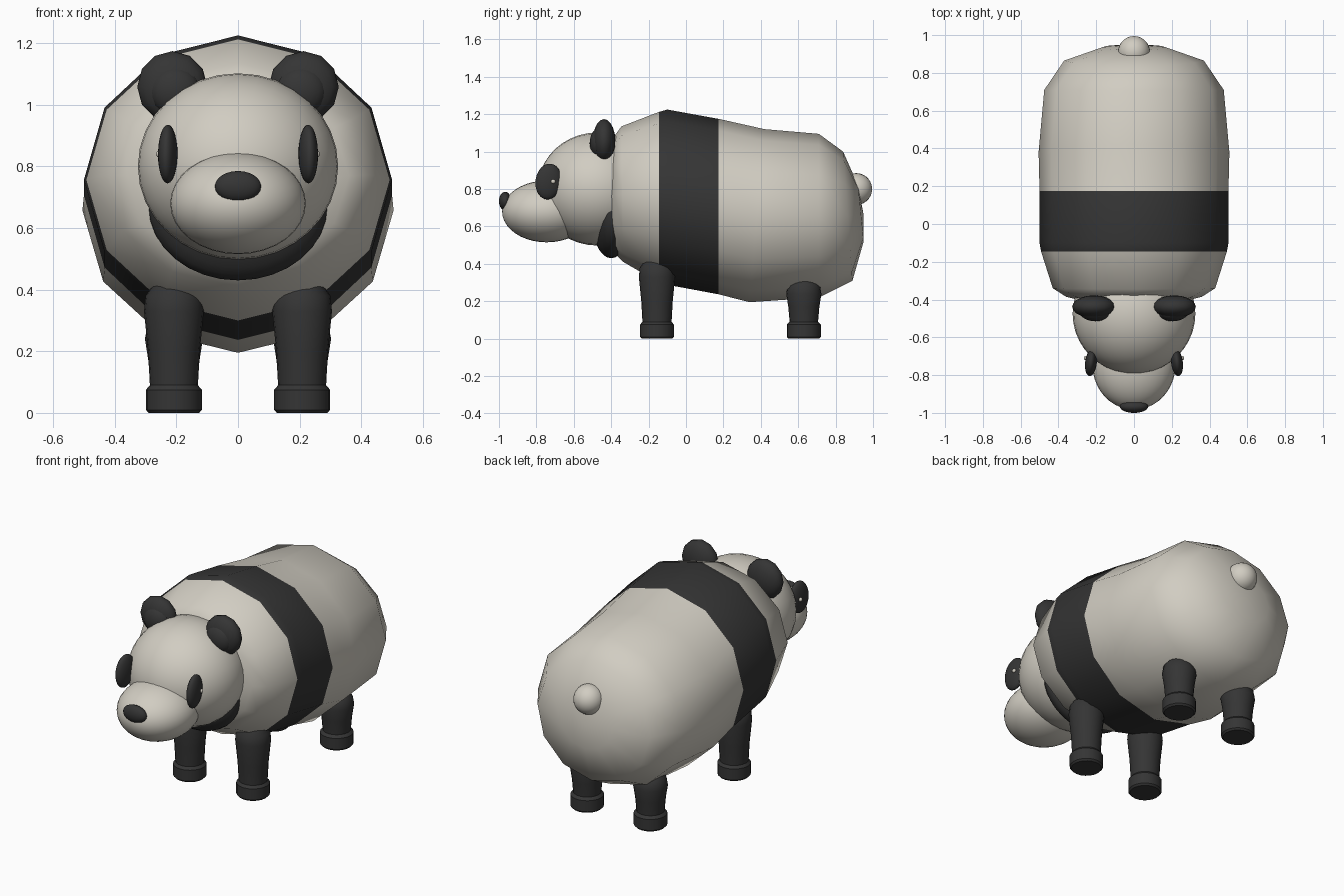
import bpy, bmesh, math
from mathutils import Matrix, Vector

if "Cube" in bpy.data.objects:
    bpy.data.objects.remove(bpy.data.objects["Cube"])


def colour(name, rgb):
    m = bpy.data.materials.new(name)
    m.diffuse_color = (*rgb, 1)
    m.use_nodes = True
    m.node_tree.nodes["Principled BSDF"].inputs["Base Color"].default_value = m.diffuse_color
    return m


CREAM = colour("cream_fur", (0.64, 0.61, 0.54))
BLACK = colour("black_fur", (0.035, 0.035, 0.035))


def finish(name, bm, mats, angle=50):
    bmesh.ops.recalc_face_normals(bm, faces=bm.faces)
    me = bpy.data.meshes.new(name)
    bm.to_mesh(me)
    bm.free()
    for m in mats:
        me.materials.append(m)
    ob = bpy.data.objects.new(name, me)
    bpy.context.collection.objects.link(ob)
    bpy.ops.object.select_all(action='DESELECT')
    ob.select_set(True)
    bpy.context.view_layer.objects.active = ob
    bpy.ops.object.shade_smooth_by_angle(angle=math.radians(angle))
    return ob


def ball(name, centre, radii, mat, segs=24, rings=14, rot=(0, 0, 0)):
    bm = bmesh.new()
    bmesh.ops.create_uvsphere(bm, u_segments=segs, v_segments=rings, radius=1)
    # pole faces forward
    turn = Matrix.Rotation(math.pi / 2, 4, 'X')
    tilt = Matrix.Identity(4)
    for a, ax in zip(rot, 'XYZ'):
        tilt = Matrix.Rotation(math.radians(a), 4, ax) @ tilt
    scale = Matrix.Diagonal((*radii, 1))
    bm.transform(Matrix.Translation(centre) @ tilt @ scale @ turn)
    return finish(name, bm, [mat])


def loft(name, rings, mats, start=None, end=None, rule=None, angle=50):
    """Skin closed rings of points, capped by a pole point at each end."""
    bm = bmesh.new()
    loops = [[bm.verts.new(p) for p in r] for r in rings]
    n = len(loops[0])
    for a, b in zip(loops, loops[1:]):
        for i in range(n):
            j = (i + 1) % n
            bm.faces.new((a[i], a[j], b[j], b[i]))
    for pole, ring in ((start, loops[0]), (end, loops[-1])):
        if pole is None:
            bm.faces.new(ring)
        else:
            p = bm.verts.new(pole)
            for i in range(n):
                bm.faces.new((ring[i], ring[(i + 1) % n], p))
    if rule:
        for f in bm.faces:
            f.material_index = rule(f.calc_center_median())
    return finish(name, bm, mats, angle)


# Body: twelve-sided barrel; (y top, z top, y bottom, z bottom, half width)
sections = [
    (-0.42, 0.95, -0.42, 0.54, 0.22),
    (-0.385, 1.08, -0.385, 0.46, 0.36),
    (-0.345, 1.135, -0.335, 0.41, 0.43),
    (-0.145, 1.212, -0.145, 0.30, 0.492),
    (-0.10, 1.225, -0.10, 0.288, 0.50),
    (0.175, 1.175, 0.175, 0.237, 0.50),
    (0.42, 1.12, 0.34, 0.195, 0.505),
    (0.71, 1.095, 0.71, 0.22, 0.475),
    (0.84, 1.00, 0.89, 0.31, 0.37),
    (0.92, 0.82, 0.95, 0.52, 0.17),
]
body_rings = []
for yt, zt, yb, zb, w in sections:
    ring = []
    for k in range(12):
        a = math.tau * k / 12
        t = (1 + math.cos(a)) / 2
        ring.append((w * math.sin(a), yb + (yt - yb) * t, zb + (zt - zb) * t))
    body_rings.append(ring)
loft("body", body_rings, [CREAM, BLACK], (0, -0.43, 0.75), (0, 0.95, 0.66),
     lambda c: int(-0.145 < c.y < 0.175))

# Head, muzzle, nose, chest patch and tail
ball("head", (0, -0.475, 0.80), (0.325, 0.318, 0.302), CREAM, 32, 20)
ball("muzzle", (0, -0.745, 0.68), (0.22, 0.238, 0.165), CREAM, 32, 20)
ball("nose", (0, -0.967, 0.735), (0.075, 0.033, 0.05), BLACK)
ball("chest_patch", (0, -0.40, 0.67), (0.29, 0.11, 0.24), BLACK, 32, 16)
ball("tail", (0, 0.91, 0.80), (0.085, 0.085, 0.085), CREAM)


# Legs: turned profile of (radius, height), with a foot band at the bottom
def leg(name, x, y, profile, top):
    rings = [[(x + r * math.cos(math.tau * k / 20),
               y + r * math.sin(math.tau * k / 20), z) for k in range(20)]
             for r, z in profile]
    loft(name, rings, [BLACK], None, (x, y, top), angle=40)


foot = [(0.082, 0), (0.091, 0.01), (0.091, 0.075), (0.082, 0.085)]
front_profile = foot + [(0.078, 0.09), (0.084, 0.20), (0.097, 0.33),
                        (0.092, 0.38), (0.06, 0.425)]
rear_profile = foot + [(0.076, 0.09), (0.083, 0.17), (0.094, 0.24),
                       (0.086, 0.285), (0.055, 0.32)]

for side, s in (("left", 1), ("right", -1)):
    leg(side + "_front_leg", s * 0.208, -0.155, front_profile, 0.437)
    leg(side + "_rear_leg", s * 0.208, 0.63, rear_profile, 0.332)
    # Ears with a raised inner pad
    ball(side + "_ear", (s * 0.213, -0.438, 1.058), (0.114, 0.06, 0.116),
         BLACK, 12, 10)
    ball(side + "_inner_ear", (s * 0.205, -0.465, 1.045), (0.082, 0.05, 0.08),
         BLACK, 20, 12)
    # Eye patches with a small glint
    ball(side + "_eye_patch", (s * 0.228, -0.735, 0.84), (0.031, 0.07, 0.096),
         BLACK, rot=(-8, 0, s * 6))
    ball(side + "_eye_glint", (s * 0.256, -0.71, 0.84), (0.01, 0.012, 0.012),
         CREAM, 10, 6)
